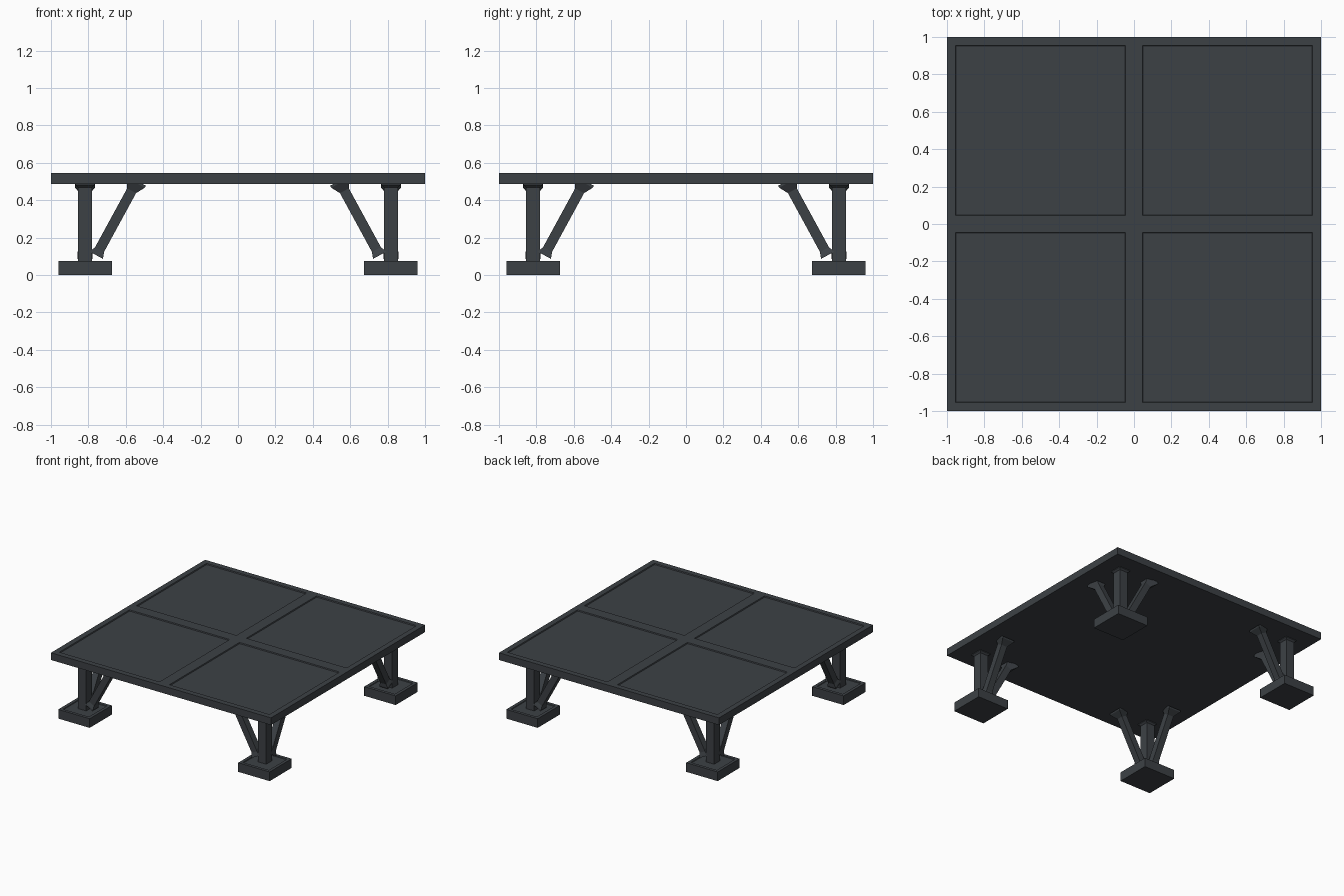
import bpy, bmesh, math
from mathutils import Vector

if "Cube" in bpy.data.objects:
    bpy.data.objects.remove(bpy.data.objects["Cube"])

steel = bpy.data.materials.new("dark_slate_steel")
steel.diffuse_color = (0.046, 0.053, 0.060, 1)
steel.use_nodes = True
steel.node_tree.nodes["Principled BSDF"].inputs["Base Color"].default_value = steel.diffuse_color


def finish(bm, name):
    bmesh.ops.recalc_face_normals(bm, faces=bm.faces)
    me = bpy.data.meshes.new(name)
    bm.to_mesh(me)
    bm.free()
    me.materials.append(steel)
    ob = bpy.data.objects.new(name, me)
    bpy.context.collection.objects.link(ob)
    return ob


def panel_box(name, lines, z0, z1, depth, cx=0, cy=0):
    """Square slab whose top is split by grid lines; odd cells become sunken panels."""
    bm = bmesh.new()
    n = len(lines)
    v = [[bm.verts.new((cx + x, cy + y, z1)) for y in lines] for x in lines]
    panels = []
    for i in range(n - 1):
        for j in range(n - 1):
            f = bm.faces.new((v[i][j], v[i + 1][j], v[i + 1][j + 1], v[i][j + 1]))
            if i % 2 and j % 2:
                panels.append(f)
    rim = [e for e in bm.edges if e.is_boundary]
    res = bmesh.ops.extrude_edge_only(bm, edges=rim)["geom"]
    for g in res:
        if isinstance(g, bmesh.types.BMVert):
            g.co.z = z0
    bmesh.ops.contextual_create(bm, geom=[e for e in bm.edges if e.is_boundary])
    bmesh.ops.recalc_face_normals(bm, faces=bm.faces)
    bmesh.ops.inset_individual(bm, faces=panels, thickness=0.005, depth=-depth)
    return finish(bm, name)


def strut(name, a, b, side, sections):
    """Square bar from a to b; sections are (distance along, half width)."""
    a, b, side = Vector(a), Vector(b), Vector(side)
    d = (b - a).normalized()
    up = d.cross(side)
    bm = bmesh.new()
    rings = [[bm.verts.new(a + d * t + (side * p + up * q) * h)
              for p, q in ((-1, -1), (1, -1), (1, 1), (-1, 1))] for t, h in sections]
    for r, s in zip(rings, rings[1:]):
        for k in range(4):
            bm.faces.new((r[k], r[(k + 1) % 4], s[(k + 1) % 4], s[k]))
    bm.faces.new(rings[0])
    bm.faces.new(rings[-1])
    return finish(bm, name)


# Deck with four sunken panels
panel_box("deck", [-1, -0.955, -0.045, 0.045, 0.955, 1], 0.486, 0.545, 0.008)

C = 0.818
for sx in (-1, 1):
    for sy in (-1, 1):
        tag = ("left" if sx < 0 else "right") + ("_front" if sy < 0 else "_back")
        cx, cy = sx * C, sy * C
        # Foot pad with shallow top panel
        panel_box("foot_" + tag, [-0.143, -0.118, 0.118, 0.143], 0, 0.075, 0.005, cx, cy)
        # Upright post, flared under the deck
        strut("post_" + tag, (cx, cy, 0.06), (cx, cy, 0.5), (1, 0, 0),
              [(0, 0.037), (0.408, 0.037), (0.42, 0.05), (0.44, 0.05)])
        # Two diagonal braces running inward, flared at both ends
        for axis in "xy":
            def at(r, z):
                return (sx * r, cy, z) if axis == "x" else (cx, sy * r, z)
            a, b = at(0.757, 0.105), at(0.54, 0.503)
            L = (Vector(b) - Vector(a)).length
            side = (0, 1, 0) if axis == "x" else (1, 0, 0)
            strut("brace_%s_%s" % (axis, tag), a, b, side,
                  [(0, 0.039), (0.012, 0.036), (0.035, 0.027),
                   (L - 0.06, 0.027), (L - 0.012, 0.054), (L, 0.054)])
